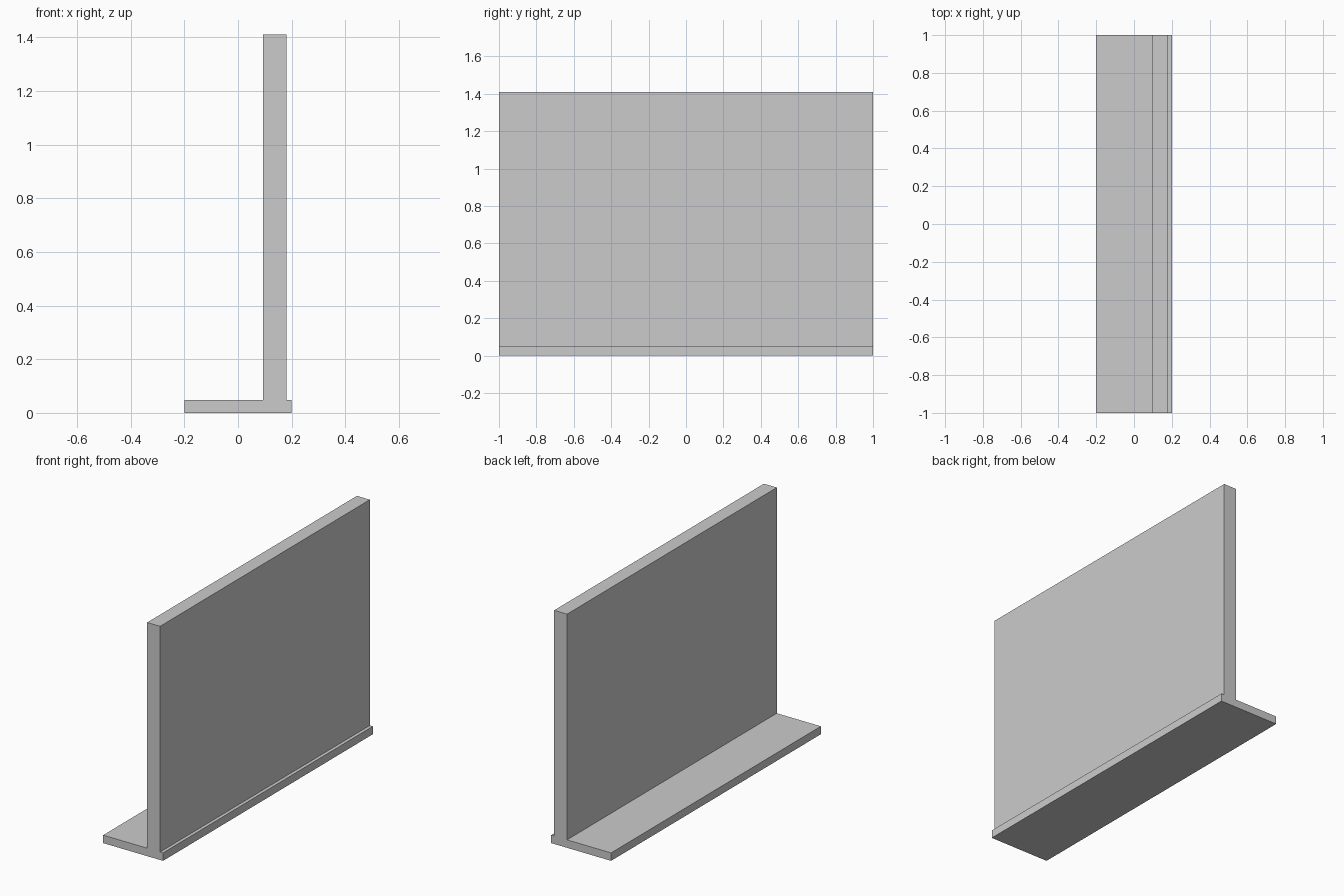
import bpy, bmesh

if "Cube" in bpy.data.objects:
    bpy.data.objects.remove(bpy.data.objects["Cube"])

# Cross-section in x, z: flat foot with an off-centre upright wall
FOOT_X, FOOT_TOP = 0.2, 0.048
WALL_LEFT, WALL_RIGHT, WALL_TOP = 0.094, 0.18, 1.41
LENGTH = 2.0

profile = [
    (-FOOT_X, 0), (FOOT_X, 0), (FOOT_X, FOOT_TOP),
    (WALL_RIGHT, FOOT_TOP), (WALL_RIGHT, WALL_TOP),
    (WALL_LEFT, WALL_TOP), (WALL_LEFT, FOOT_TOP), (-FOOT_X, FOOT_TOP),
]

# Extrude the section along y into one solid piece
bm = bmesh.new()
face = bm.faces.new([bm.verts.new((x, -LENGTH / 2, z)) for x, z in profile])
ext = bmesh.ops.extrude_face_region(bm, geom=[face], use_keep_orig=True)
moved = [v for v in ext["geom"] if isinstance(v, bmesh.types.BMVert)]
bmesh.ops.translate(bm, verts=moved, vec=(0, LENGTH, 0))
bmesh.ops.recalc_face_normals(bm, faces=bm.faces)

mesh = bpy.data.meshes.new("wall_with_foot")
bm.to_mesh(mesh)
bm.free()
bpy.context.collection.objects.link(bpy.data.objects.new("wall_with_foot", mesh))
